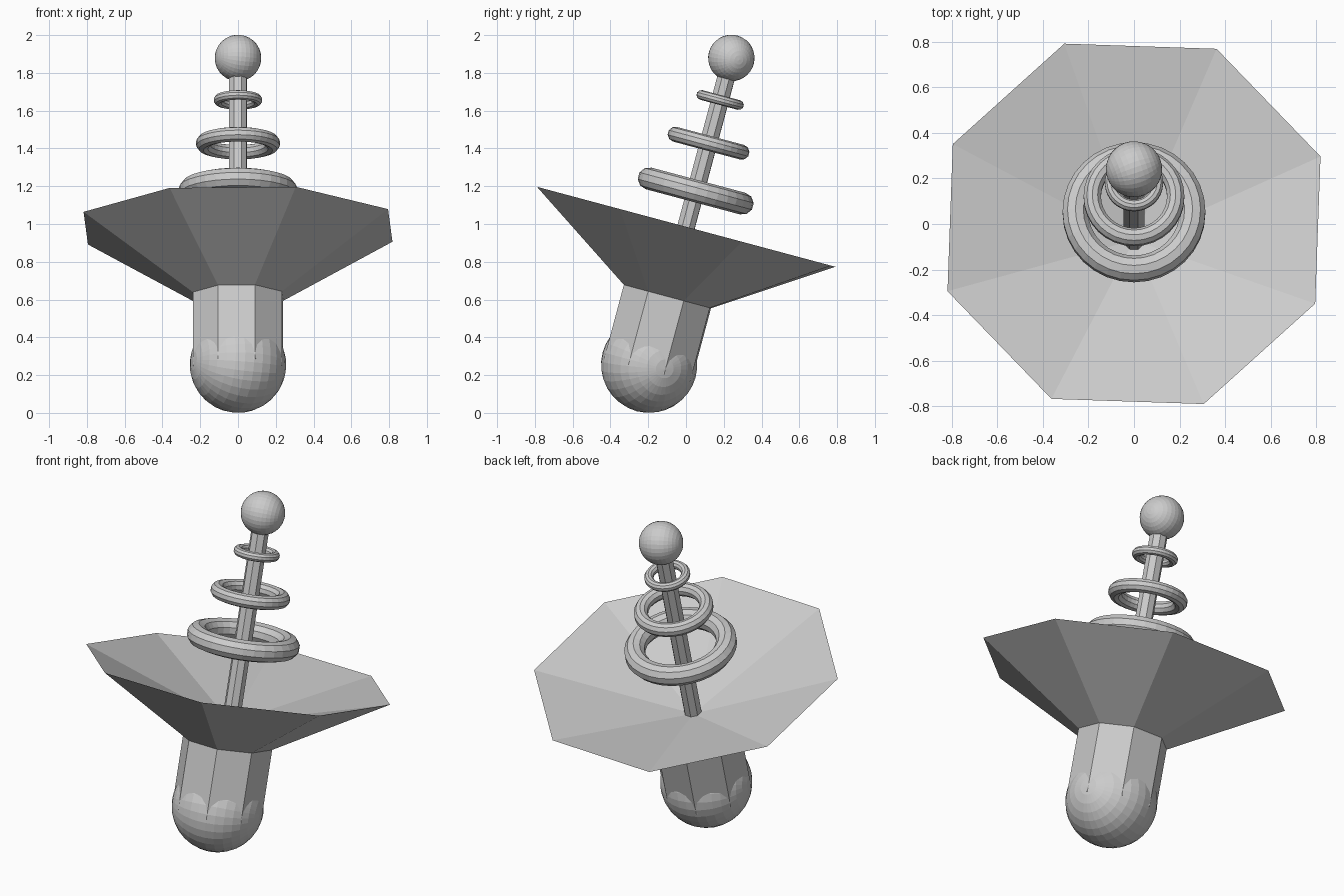
import bpy, bmesh, math
from mathutils import Matrix, Vector

if "Cube" in bpy.data.objects:
    bpy.data.objects.remove(bpy.data.objects["Cube"])

# Whole model leans back 15 degrees about the centre of the bottom ball
TILT = Matrix.Translation((0, -0.195, 0.255)) @ Matrix.Rotation(math.radians(-15), 4, 'X')
PHASE = math.radians(20.5)

grey = bpy.data.materials.new("light grey")
grey.diffuse_color = (0.6, 0.6, 0.6, 1)
grey.use_nodes = True
grey.node_tree.nodes["Principled BSDF"].inputs["Base Color"].default_value = grey.diffuse_color


def finish(name, bm):
    bmesh.ops.recalc_face_normals(bm, faces=bm.faces[:])
    me = bpy.data.meshes.new(name)
    bm.to_mesh(me)
    bm.free()
    me.materials.append(grey)
    ob = bpy.data.objects.new(name, me)
    ob.matrix_world = TILT
    bpy.context.collection.objects.link(ob)
    return ob


def lathe(name, profile, sides=8, phase=PHASE):
    """Revolve (radius, height) points; a radius of 0 makes a single tip."""
    bm = bmesh.new()
    rings = []
    for r, h in profile:
        n = 1 if r == 0 else sides
        rings.append([bm.verts.new((r * math.cos(phase + math.tau * i / sides),
                                    r * math.sin(phase + math.tau * i / sides), h))
                      for i in range(n)])
    for a, b in zip(rings, rings[1:]):
        for i in range(sides):
            j = (i + 1) % sides
            quad = [a[i % len(a)], a[j % len(a)], b[j % len(b)], b[i % len(b)]]
            bm.faces.new(list(dict.fromkeys(quad)))
    return finish(name, bm)


def ball(name, radius, height):
    bm = bmesh.new()
    pole = Matrix.Rotation(math.radians(20), 4, 'Z') @ Matrix.Rotation(math.radians(90), 4, 'Y')
    bmesh.ops.create_uvsphere(bm, u_segments=32, v_segments=16, radius=radius,
                              matrix=Matrix.Translation((0, 0, height)) @ pole)
    return finish(name, bm)


def ring(name, major, minor, height, seg=32, sec=10):
    bm = bmesh.new()
    grid = []
    for i in range(seg):
        a = math.tau * i / seg
        row = []
        for k in range(sec):
            b = math.tau * (k + 0.5) / sec
            r = major + minor * math.cos(b)
            row.append(bm.verts.new((r * math.cos(a), r * math.sin(a),
                                     height + minor * math.sin(b))))
        grid.append(row)
    for i in range(seg):
        n = grid[(i + 1) % seg]
        for k in range(sec):
            m = (k + 1) % sec
            bm.faces.new((grid[i][k], n[k], n[m], grid[i][m]))
    return finish(name, bm)


# Rounded base and eight-sided body
ball("base_ball", 0.255, 0)
lathe("body", [(0, -0.03), (0.255, -0.03), (0.255, 0.374)])

# Wide dish with a shallow hollow top
lathe("dish", [(0.255, 0.374), (0.873, 0.756), (0, 0.48)])

# Antenna rod with its tip ball
lathe("rod", [(0, 0.45), (0.05, 0.45), (0.05, 1.66), (0, 1.66)])
ball("tip_ball", 0.123, 1.681)

# Floating rings that shrink towards the tip
for label, major, minor, height in (("lower", 0.257, 0.059, 0.952),
                                    ("middle", 0.183, 0.040, 1.214),
                                    ("upper", 0.103, 0.026, 1.451)):
    ring(label + "_ring", major, minor, height)
